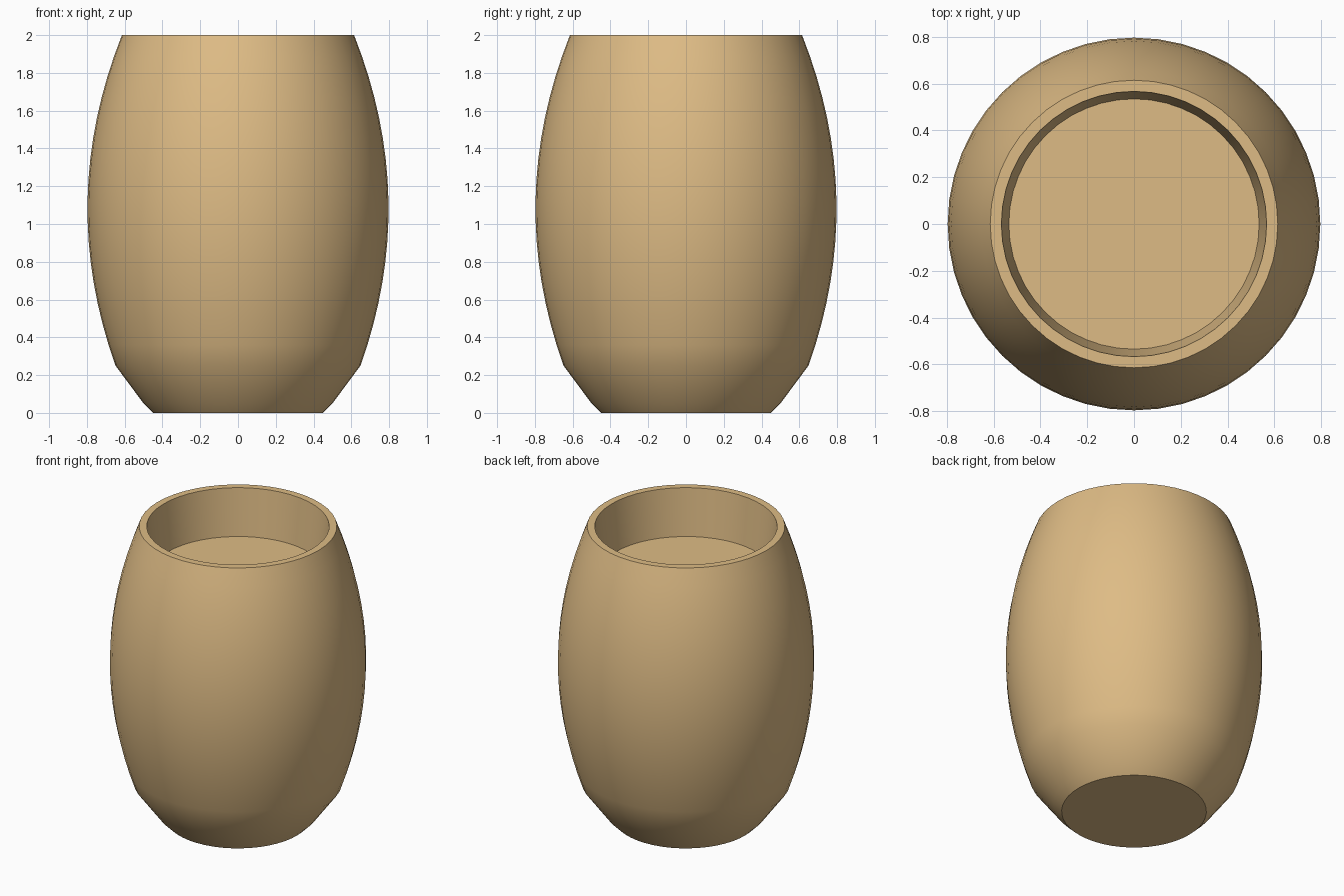
import bpy
import bmesh
import math

cube = bpy.data.objects.get("Cube")
if cube:
    bpy.data.objects.remove(cube, do_unlink=True)

SEGMENTS = 48
HEIGHT = 2.0
BELLY_Z, BELLY_RADIUS, BULGE = 1.08, 0.797, 0.2155

# Single warm wood colour
wood = bpy.data.materials.new("light_wood")
wood.use_nodes = True
colour = (0.73, 0.50, 0.235, 1.0)
wood.diffuse_color = colour
bsdf = wood.node_tree.nodes["Principled BSDF"]
bsdf.inputs["Base Color"].default_value = colour
bsdf.inputs["Roughness"].default_value = 0.8


def belly_radius(z):
    return BELLY_RADIUS - BULGE * (z - BELLY_Z) ** 2


def add_ring(bm, radius, z):
    angles = [math.tau * i / SEGMENTS for i in range(SEGMENTS)]
    return [bm.verts.new((radius * math.cos(a), radius * math.sin(a), z)) for a in angles]


def revolve(name, profile):
    """Turn a (radius, z) profile about z and cap both of its ends."""
    bm = bmesh.new()
    rings = [add_ring(bm, r, z) for r, z in profile]
    for low, high in zip(rings, rings[1:]):
        for i in range(SEGMENTS):
            j = (i + 1) % SEGMENTS
            bm.faces.new((low[i], low[j], high[j], high[i]))
    bm.faces.new(rings[0][::-1])
    bm.faces.new(rings[-1])
    bmesh.ops.recalc_face_normals(bm, faces=bm.faces)
    mesh = bpy.data.meshes.new(name)
    bm.to_mesh(mesh)
    bm.free()
    mesh.materials.append(wood)
    obj = bpy.data.objects.new(name, mesh)
    bpy.context.collection.objects.link(obj)
    return obj


# Chamfered foot, bulging side, flat rim, then the tapered recess and its floor
foot = [(0.45, 0.0), (0.50, 0.05)]
steps = 16
side_heights = [0.25 + (HEIGHT - 0.25) * i / steps for i in range(steps + 1)]
side = [(belly_radius(z), z) for z in side_heights]
recess = [(0.567, HEIGHT), (0.535, 1.68)]
barrel = revolve("barrel_body", foot + side + recess)

# Smooth sides with crisp rim, foot and recess edges
bpy.ops.object.select_all(action="DESELECT")
barrel.select_set(True)
bpy.context.view_layer.objects.active = barrel
bpy.ops.object.shade_smooth_by_angle(angle=math.radians(30))
